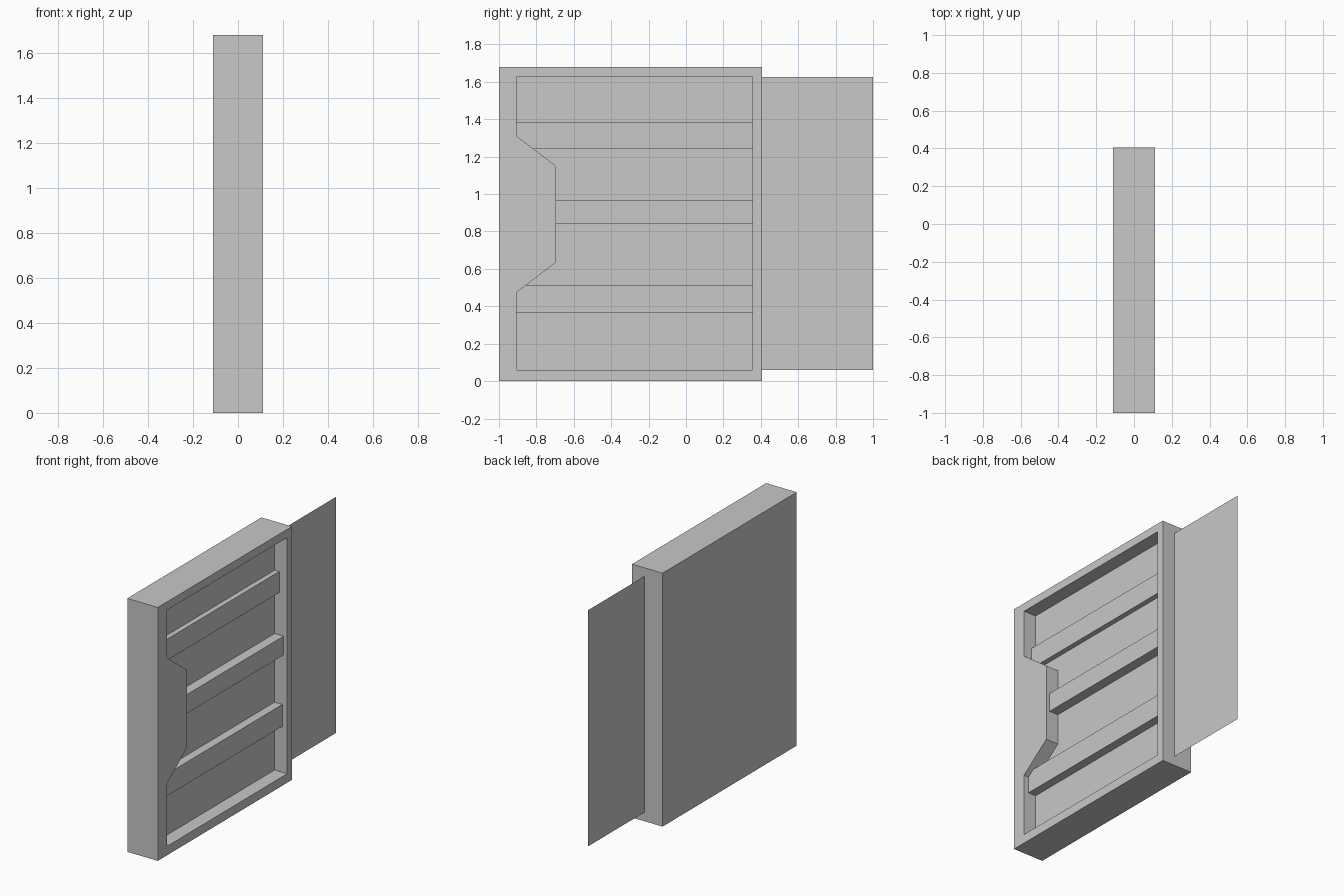
import bpy
import bmesh

cube = bpy.data.objects.get("Cube")
if cube:
    bpy.data.objects.remove(cube, do_unlink=True)

HALF = 0.112          # half thickness of the cabinet
FLOOR = 0.02          # x of the recess floor and of the side panel
BACK, FRONT = 0.405, -1.0
HEIGHT = 1.68

grey = bpy.data.materials.new("light grey")
grey.use_nodes = True
colour = (0.578, 0.578, 0.578, 1)
grey.diffuse_color = colour
grey.node_tree.nodes["Principled BSDF"].inputs["Base Color"].default_value = colour


def prism(name, outline, x0, x1):
    """Extrude a (y, z) outline from x0 to x1; a flat sheet when they are equal."""
    bm = bmesh.new()
    face = bm.faces.new([bm.verts.new((x0, y, z)) for y, z in outline])
    if x1 != x0:
        extruded = bmesh.ops.extrude_face_region(bm, geom=[face])["geom"]
        verts = [v for v in extruded if isinstance(v, bmesh.types.BMVert)]
        bmesh.ops.translate(bm, verts=verts, vec=(x1 - x0, 0, 0))
        bmesh.ops.recalc_face_normals(bm, faces=bm.faces)
    mesh = bpy.data.meshes.new(name)
    bm.to_mesh(mesh)
    bm.free()
    mesh.materials.append(grey)
    obj = bpy.data.objects.new(name, mesh)
    bpy.context.collection.objects.link(obj)
    return obj


def rect(y0, y1, z0, z1):
    return [(y0, z0), (y1, z0), (y1, z1), (y0, z1)]


# Cabinet body with a notched recess cut into its left face
body = prism("cabinet_body", rect(FRONT, BACK, 0, HEIGHT), -HALF, HALF)
recess = [(-0.905, 0.06), (0.355, 0.06), (0.355, 1.625), (-0.905, 1.625),
          (-0.905, 1.31), (-0.695, 1.15), (-0.695, 0.635), (-0.905, 0.475)]
cutter = prism("recess_cutter", recess, FLOOR, HALF + 0.1)
cutter.hide_render = True
cut = body.modifiers.new("recess", "BOOLEAN")
cut.operation = "DIFFERENCE"
cut.solver = "EXACT"
cut.object = cutter
bpy.context.view_layer.objects.active = body
bpy.ops.object.modifier_apply(modifier=cut.name)
bpy.data.objects.remove(cutter, do_unlink=True)

# Shelf bars: name, front end, bottom, top, depth
for name, y0, z0, z1, depth in (
        ("lower_bar", -0.905, 0.365, 0.51, 0.057),
        ("middle_bar", -0.695, 0.84, 0.965, 0.066),
        ("upper_bar", -0.905, 1.245, 1.385, 0.034)):
    prism(name, rect(y0, 0.355, z0, z1), FLOOR, FLOOR + depth)

# Thin panel standing out behind the cabinet
prism("side_panel", rect(BACK, 1.0, 0.06, 1.625), FLOOR, FLOOR)
